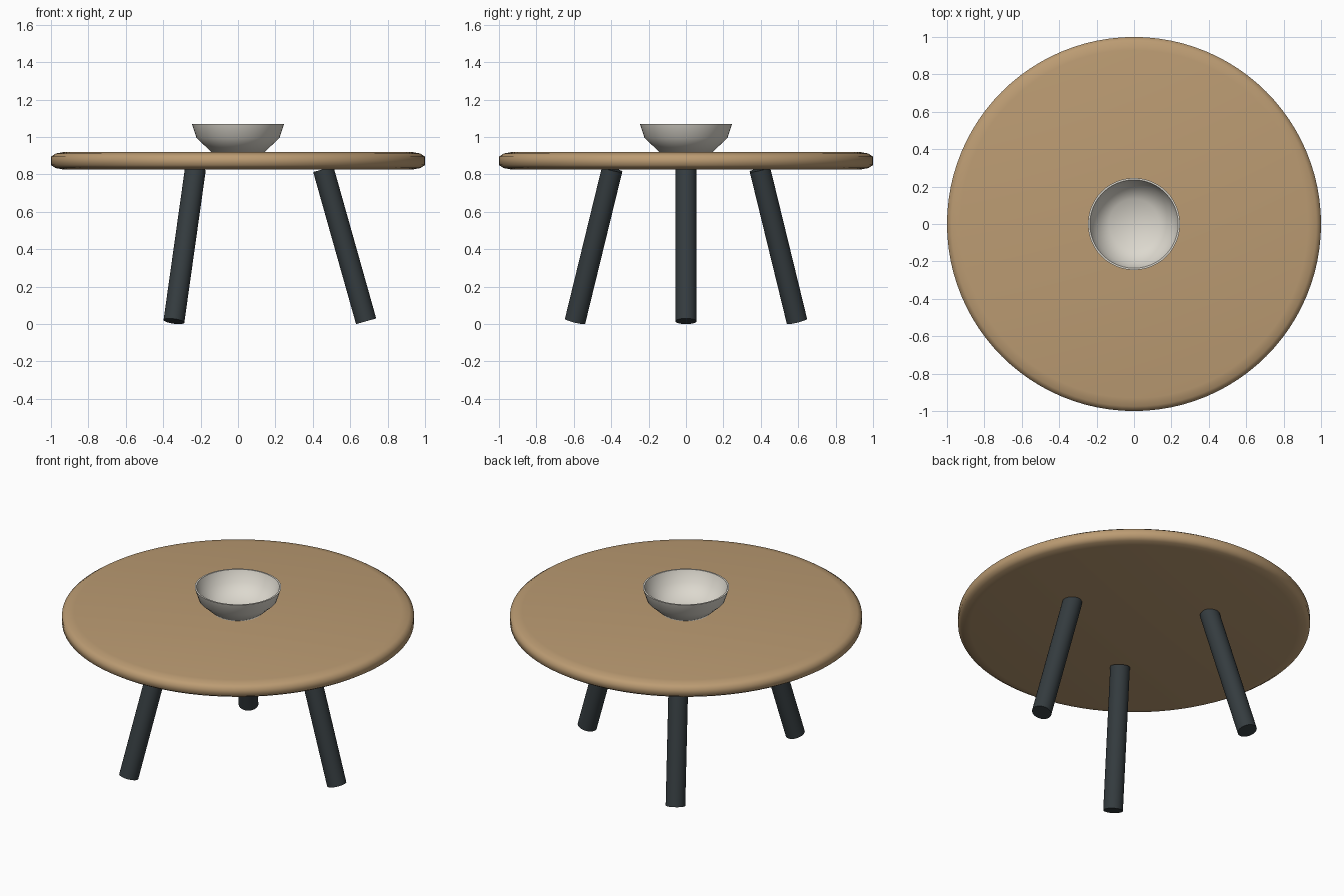
import bpy, bmesh, math
from mathutils import Vector

if "Cube" in bpy.data.objects:
    bpy.data.objects.remove(bpy.data.objects["Cube"])


def material(name, rgb):
    m = bpy.data.materials.new(name)
    m.diffuse_color = (*rgb, 1)
    m.use_nodes = True
    m.node_tree.nodes["Principled BSDF"].inputs["Base Color"].default_value = m.diffuse_color
    return m


def add_object(name, bm, mat, angle):
    bmesh.ops.recalc_face_normals(bm, faces=bm.faces)
    mesh = bpy.data.meshes.new(name)
    bm.to_mesh(mesh)
    bm.free()
    ob = bpy.data.objects.new(name, mesh)
    bpy.context.collection.objects.link(ob)
    if mat:
        mesh.materials.append(mat)
    bpy.ops.object.select_all(action='DESELECT')
    ob.select_set(True)
    bpy.context.view_layer.objects.active = ob
    bpy.ops.object.shade_smooth_by_angle(angle=math.radians(angle))
    return ob


def lathe(name, profile, steps, mat, angle):
    # Spin an (r, z) profile around the z axis
    bm = bmesh.new()
    verts = [bm.verts.new((r, 0, z)) for r, z in profile]
    edges = [bm.edges.new(p) for p in zip(verts, verts[1:])]
    bmesh.ops.spin(bm, geom=verts + edges, cent=(0, 0, 0), axis=(0, 0, 1),
                   angle=math.tau, steps=steps)
    bmesh.ops.remove_doubles(bm, verts=bm.verts, dist=1e-4)
    return add_object(name, bm, mat, angle)


wood = material("wood", (0.50, 0.33, 0.17))
dark = material("dark_metal", (0.035, 0.045, 0.05))
ceramic = material("ceramic", (0.72, 0.69, 0.62))

# Round table top with softened rim
lathe("table_top",
      [(0, 0.92), (0.93, 0.92), (0.975, 0.912), (1.0, 0.895),
       (1.0, 0.85), (0.975, 0.834), (0.93, 0.826), (0, 0.826)],
      96, wood, 60)

# Bowl with a thin wall
lathe("bowl",
      [(0, 0.918), (0.14, 0.918), (0.222, 0.995), (0.246, 1.069),
       (0.236, 1.069), (0.212, 1.0), (0.134, 0.93), (0, 0.93)],
      48, ceramic, 60)

# Three splayed cylindrical legs
for i in range(3):
    a = math.tau * i / 3
    out = Vector((math.cos(a), math.sin(a), 0))
    foot = out * 0.685 + Vector((0, 0, 0.015))
    head = out * 0.456 + Vector((0, 0, 0.828))
    axis = head - foot
    bm = bmesh.new()
    bmesh.ops.create_cone(bm, cap_ends=True, segments=32, radius1=0.056,
                          radius2=0.056, depth=axis.length)
    bm.transform(axis.to_track_quat('Z', 'Y').to_matrix().to_4x4())
    bmesh.ops.translate(bm, verts=bm.verts, vec=(foot + head) / 2)
    add_object(f"leg_{i + 1}", bm, dark, 40)
